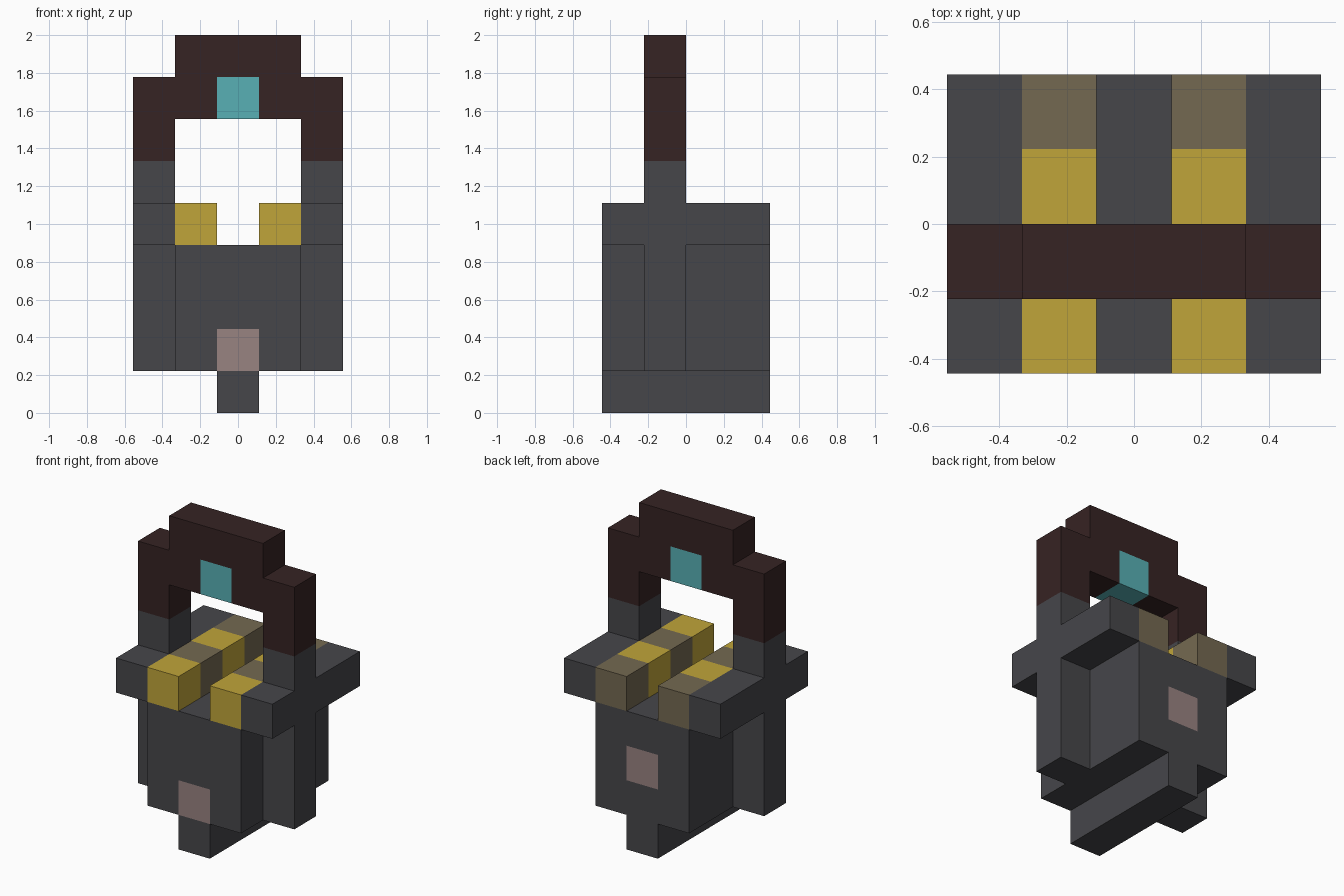
import bpy
import bmesh
from mathutils import Vector

U = 2 / 9  # size of one block

default = bpy.data.objects.get("Cube")
if default:
    bpy.data.objects.remove(default, do_unlink=True)


def make_material(name, rgb):
    def linear(c):
        c /= 255
        return c / 12.92 if c <= 0.04045 else ((c + 0.055) / 1.055) ** 2.4
    colour = (*[linear(c) for c in rgb], 1)
    mat = bpy.data.materials.new(name)
    mat.use_nodes = True
    mat.diffuse_color = colour
    mat.node_tree.nodes["Principled BSDF"].inputs["Base Color"].default_value = colour
    return mat


GREY = make_material("dark grey", (70, 70, 74))
BROWN = make_material("dark brown", (54, 35, 35))
YELLOW = make_material("gold", (192, 165, 58))
OLIVE = make_material("dull olive", (116, 105, 81))
TEAL = make_material("teal", (88, 176, 181))
PINK = make_material("dusty pink", (153, 131, 129))


def block(name, low, high, mats, rule=None, cuts=()):
    """Box given in block units; cuts are (axis, position) face splits."""
    low, high = Vector(low), Vector(high)
    bm = bmesh.new()
    bmesh.ops.create_cube(bm, size=1)
    for v in bm.verts:
        v.co = (low + high) / 2 + v.co * (high - low)
    for axis, pos in cuts:
        normal = Vector((0, 0, 0))
        normal[axis] = 1
        bmesh.ops.bisect_plane(bm, geom=bm.verts[:] + bm.edges[:] + bm.faces[:],
                               plane_co=normal * pos, plane_no=normal)
    if rule:
        for f in bm.faces:
            f.material_index = rule(f.calc_center_median(), f.normal)
    bmesh.ops.scale(bm, vec=(U, U, U), verts=bm.verts)
    mesh = bpy.data.meshes.new(name)
    bm.to_mesh(mesh)
    bm.free()
    for m in mats:
        mesh.materials.append(m)
    obj = bpy.data.objects.new(name, mesh)
    bpy.context.collection.objects.link(obj)
    return obj


def spot(c, n):
    """Pink square: low on the front, one block higher on the back."""
    level = 1.5 if n.y < 0 else 2.5
    return int(abs(n.y) > 0.5 and abs(c.x) < 0.4 and abs(c.z - level) < 0.4)


# Body and keel
block("body", (-1.5, -2, 1), (1.5, 2, 4), [GREY, PINK], spot,
      [(0, -0.5), (0, 0.5), (2, 2), (2, 3)])
block("keel", (-0.5, -2, 0), (0.5, 2, 1), [GREY])


def stripe(c, n):
    """Alternate gold and olive blocks from front to back."""
    y = c.y - n.y * 0.5
    return int(y + 2) % 2


# Mirrored rails and posts
for side, s in (("right", -1), ("left", 1)):
    def pair(part, x0, x1, y0, y1, z0, z1, *args):
        a, b = sorted((s * x0, s * x1))
        block(f"{side}_{part}", (a, y0, z0), (b, y1, z1), *args)

    pair("striped_rail", 0.5, 1.5, -2, 2, 4, 5, [YELLOW, OLIVE], stripe,
         [(1, -1), (1, 0), (1, 1)])
    pair("outer_rail", 1.5, 2.5, -2, 2, 4, 5, [GREY])
    pair("lower_post", 1.5, 2.5, -1, 0, 1, 4, [GREY])
    pair("upper_post", 1.5, 2.5, -1, 0, 5, 6, [GREY])
    pair("handle_leg", 1.5, 2.5, -1, 0, 6, 8, [BROWN])
    pair("handle_shoulder", 0.5, 1.5, -1, 0, 7, 8, [BROWN])

# Top of the handle with its gem block
block("handle_top", (-1.5, -1, 8), (1.5, 0, 9), [BROWN])
block("gem", (-0.5, -1, 7), (0.5, 0, 8), [TEAL])
